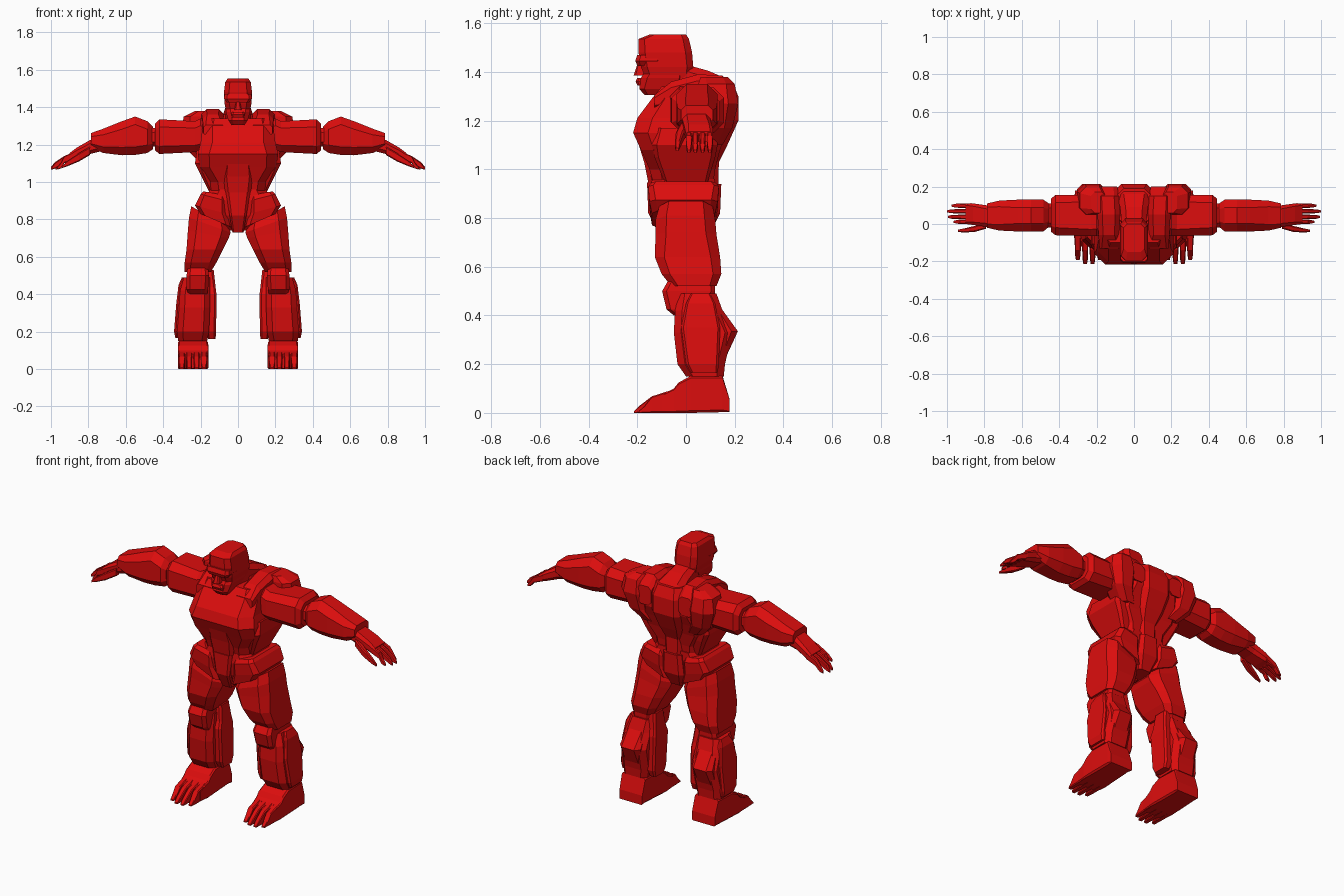
import bpy, bmesh

red = bpy.data.materials.new("armour red")
red.diffuse_color = (0.72, 0.004, 0.004, 1)


def loft(name, axis, sections, chamfer=0.25, mirror=False):
    """Skin chamfered rectangles (t, u0, u1, v0, v1[, tilt]) along an axis."""
    bm = bmesh.new()
    rings = []
    for s in sections:
        t, u0, u1, v0, v1 = s[:5]
        tilt = s[5] if len(s) > 5 else 0
        c = chamfer * min(u1 - u0, v1 - v0)
        pts = [(u0 + c, v0), (u1 - c, v0), (u1, v0 + c), (u1, v1 - c),
               (u1 - c, v1), (u0 + c, v1), (u0, v1 - c), (u0, v0 + c)]
        ring = []
        for u, v in pts:
            w = t + tilt * (u - u0) / (u1 - u0)
            co = {"z": (u, v, w), "x": (w, u, v), "y": (u, w, v)}[axis]
            ring.append(bm.verts.new(co))
        rings.append(ring)
    for a, b in zip(rings, rings[1:]):
        for i in range(8):
            j = (i + 1) % 8
            bm.faces.new((a[i], a[j], b[j], b[i]))
    bm.faces.new(rings[0])
    bm.faces.new(rings[-1])
    bmesh.ops.recalc_face_normals(bm, faces=bm.faces)
    me = bpy.data.meshes.new(name)
    bm.to_mesh(me)
    bm.free()
    me.materials.append(red)
    ob = bpy.data.objects.new(name, me)
    bpy.context.collection.objects.link(ob)
    if mirror:
        ob.modifiers.new("mirror", "MIRROR")
    return ob


def pair(name, axis, sections, chamfer=0.25):
    return loft(name, axis, sections, chamfer, True)


# Head: skull, brow, nose, mouth and jaw
loft("skull", "z", [(1.36, -.06, .06, -.16, .02), (1.42, -.072, .072, -.185, .03),
                    (1.48, -.075, .075, -.195, .025), (1.535, -.068, .068, -.195, .012),
                    (1.553, -.055, .055, -.15, .0)], .18)
loft("brow", "z", [(1.425, -.06, .06, -.2, -.12), (1.445, -.075, .075, -.208, -.1),
                   (1.47, -.072, .072, -.2, -.1)], .15)
loft("jaw", "z", [(1.305, -.035, .035, -.17, -.08), (1.33, -.052, .052, -.192, -.03),
                  (1.375, -.065, .065, -.185, .0), (1.4, -.066, .066, -.17, .0)], .2)
loft("nose", "z", [(1.385, -.02, .02, -.215, -.16), (1.43, -.01, .01, -.2, -.16)], .2)
loft("mouth", "z", [(1.345, -.035, .035, -.2, -.16), (1.36, -.038, .038, -.207, -.16),
                    (1.375, -.03, .03, -.2, -.16)], .2)
loft("neck", "y", [(-.1, -.05, .05, 1.26, 1.36), (.0, -.065, .065, 1.26, 1.43),
                   (.09, -.075, .075, 1.25, 1.405), (.16, -.09, .09, 1.2, 1.375),
                   (.2, -.08, .08, 1.2, 1.33)], .2)

# Torso
loft("chest", "z", [(.93, -.14, .14, -.13, .11), (1.0, -.15, .15, -.15, .12),
                    (1.08, -.205, .205, -.185, .14), (1.15, -.215, .215, -.217, .165),
                    (1.21, -.2, .2, -.2, .19), (1.29, -.19, .19, -.14, .19),
                    (1.34, -.17, .17, -.1, .17)], .16)
loft("abdomen", "z", [(.92, -.065, .065, -.15, .0), (1.03, -.08, .08, -.172, .0),
                      (1.12, -.07, .07, -.2, .0)], .12)
loft("spine", "z", [(.85, -.05, .05, .0, .13), (1.03, -.065, .065, .0, .135),
                    (1.1, -.09, .09, .0, .17), (1.2, -.11, .11, .0, .215),
                    (1.3, -.11, .11, .0, .215), (1.36, -.09, .09, .0, .19)], .2)
pair("collar", "y", [(-.13, .07, .185, 1.25, 1.305), (-.06, .08, .19, 1.25, 1.36),
                     (.05, .075, .195, 1.25, 1.39), (.15, .08, .2, 1.24, 1.385),
                     (.2, .09, .18, 1.22, 1.33)], .22)
pair("shoulder_blade", "z", [(1.1, .1, .2, .03, .15), (1.17, .14, .27, .05, .19),
                             (1.27, .14, .305, .05, .215), (1.35, .15, .29, .05, .2),
                             (1.38, .15, .23, .06, .17)], .25)
pair("flank", "z", [(.95, .1, .155, -.09, .09), (1.05, .12, .205, -.13, .12),
                    (1.1, .13, .23, -.14, .13), (1.17, .13, .22, -.12, .13)], .2)

# Hips
loft("pelvis", "z", [(.74, -.045, .045, -.09, .08), (.82, -.13, .13, -.13, .11),
                     (.9, -.18, .18, -.145, .12), (.96, -.15, .15, -.14, .12)], .2)
loft("front_plate", "z", [(.73, -.03, .03, -.11, .0), (.82, -.045, .045, -.155, .0),
                          (.945, -.065, .065, -.16, .0)], .12)
loft("seat_plate", "z", [(.74, -.04, .04, .0, .1), (.82, -.07, .07, .0, .14),
                         (.94, -.06, .06, .0, .145)], .15)
pair("hip_guard", "z", [(.76, .04, .2, -.14, .12, .07), (.83, .06, .23, -.15, .13, .045),
                        (.9, .065, .2, -.155, .135, .035), (.93, .07, .185, -.14, .12, .02)], .15)

# Upper arms, elbows, forearms
pair("upper_arm", "x", [(.16, -.05, .14, 1.15, 1.33), (.2, -.065, .155, 1.165, 1.34),
                        (.23, -.065, .155, 1.16, 1.325), (.42, -.06, .155, 1.15, 1.335),
                        (.445, -.04, .135, 1.17, 1.31)], .22)
pair("elbow", "x", [(.43, -.02, .11, 1.19, 1.29), (.5, -.02, .11, 1.19, 1.29)], .25)
pair("forearm", "x", [(.455, -.015, .11, 1.175, 1.295), (.485, -.04, .13, 1.155, 1.325),
                      (.55, -.04, .13, 1.145, 1.35), (.62, -.04, .13, 1.143, 1.325),
                      (.72, -.035, .125, 1.155, 1.285), (.785, -.02, .11, 1.185, 1.262)], .25)

# Hands and fingers
pair("hand", "x", [(.73, -.01, .1, 1.165, 1.24), (.79, -.015, .1, 1.15, 1.225),
                   (.86, -.005, .11, 1.125, 1.185), (.9, .0, .11, 1.115, 1.155)], .25)
for i, (y, tip) in enumerate([(.012, .965), (.038, .995), (.068, 1.0), (.098, .975)]):
    pair("finger_%d" % i, "x", [(.87, y - .013, y + .013, 1.125, 1.165),
                                (.93, y - .012, y + .012, 1.1, 1.138),
                                (tip - .02, y - .01, y + .01, 1.073, 1.105),
                                (tip, y - .005, y + .005, 1.066, 1.08)], .2)
pair("thumb", "x", [(.79, -.025, .01, 1.145, 1.19), (.85, -.042, -.01, 1.11, 1.155),
                    (.91, -.046, -.024, 1.085, 1.115), (.94, -.042, -.03, 1.075, 1.087)], .2)

# Thighs, knees and shins
pair("thigh", "z", [(.52, .145, .285, -.06, .125), (.57, .115, .285, -.1, .145),
                    (.64, .08, .275, -.128, .14), (.7, .05, .268, -.125, .125, .04),
                    (.73, .04, .262, -.125, .12, .08),
                    (.76, .05, .25, -.11, .11, .11)], .2)
pair("knee", "z", [(.4, .165, .265, -.05, .1), (.425, .16, .275, -.08, .11),
                   (.5, .155, .275, -.098, .12), (.54, .16, .27, -.075, .12),
                   (.56, .17, .26, -.05, .1)], .15)
pair("shin", "z", [(.15, .165, .32, -.0, .155), (.2, .155, .325, -.035, .16),
                   (.33, .15, .315, -.05, .19), (.42, .15, .31, -.045, .15),
                   (.49, .15, .29, -.03, .125)], .18)
pair("calf", "z", [(.22, .18, .3, .08, .16), (.335, .17, .305, .08, .213),
                   (.45, .175, .29, .06, .13)], .2)
pair("outer_guard", "z", [(.165, .295, .335, .02, .13), (.2, .29, .342, .0, .135),
                          (.35, .285, .33, -.02, .14), (.45, .28, .318, -.0, .12),
                          (.49, .27, .3, .02, .1)], .2)
pair("inner_guard", "z", [(.16, .12, .16, .03, .12), (.2, .117, .17, .01, .135),
                          (.4, .115, .17, -.005, .13), (.44, .12, .17, .01, .12),
                          (.53, .13, .19, .02, .11)], .2)

# Feet and toes
pair("foot", "y", [(-.12, .165, .315, .002, .065), (-.05, .158, .322, .0, .1),
                   (-.03, .158, .322, .0, .125), (.02, .16, .322, .0, .152),
                   (.15, .165, .318, .003, .152), (.178, .165, .315, .004, .06)], .06)
for i in range(4):
    x = .182 + i * .0395
    tip = -.205 if 0 < i < 3 else -.185
    pair("toe_%d" % i, "y", [(-.04, x - .017, x + .017, 0, .1),
                             (-.14, x - .016, x + .016, 0, .068),
                             (tip + .015, x - .014, x + .014, 0, .03),
                             (tip - .008, x - .01, x + .01, 0, .008)], .15)
